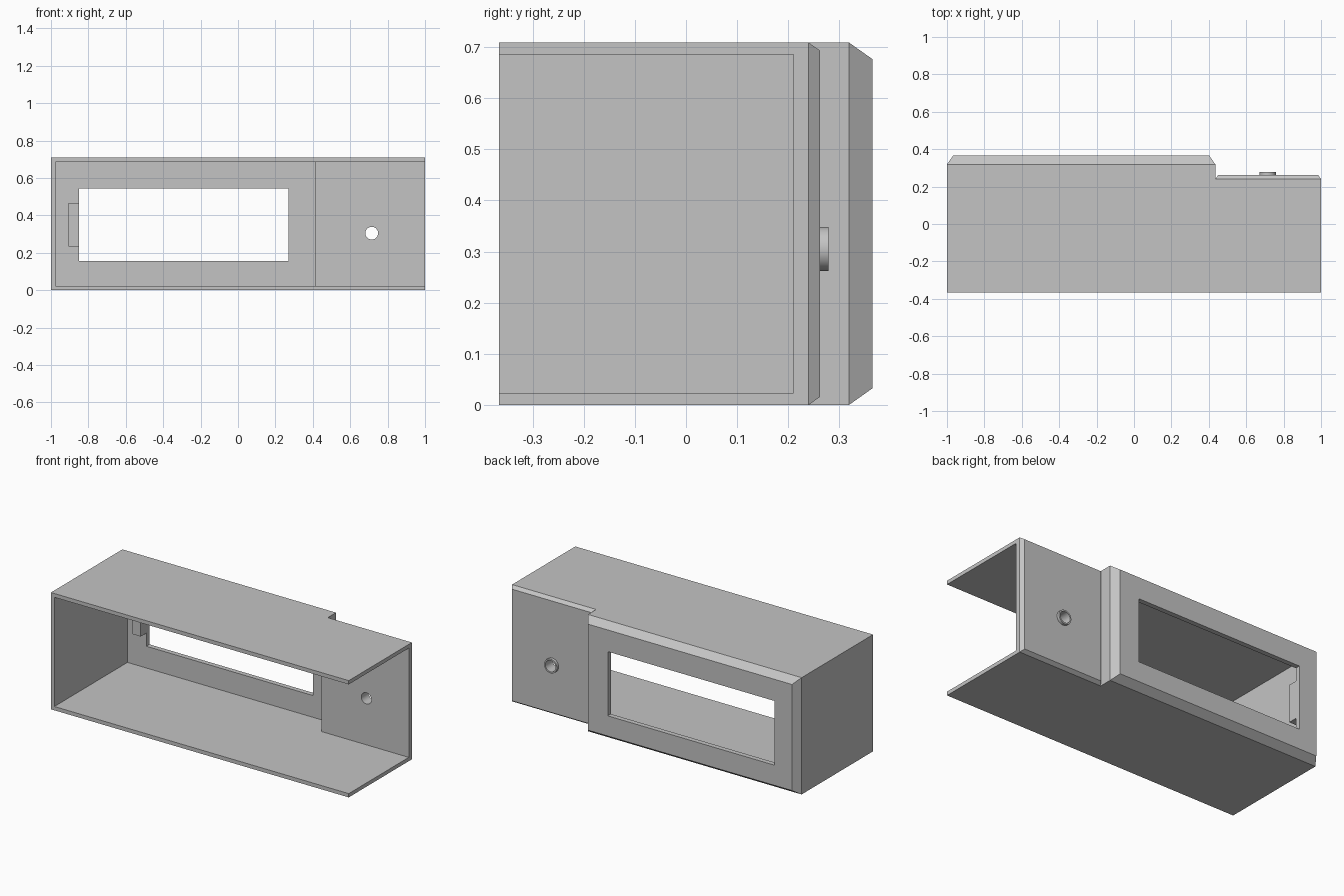
import bpy
import bmesh
import math

old = bpy.data.objects.get("Cube")
if old:
    bpy.data.objects.remove(old, do_unlink=True)

HEIGHT, FRONT, WALL = 0.709, -0.366, 0.023
STEP_X, BACK_MAIN, BACK_SIDE = 0.435, 0.319, 0.24

grey = bpy.data.materials.new("plain grey")
grey.use_nodes = True
grey.diffuse_color = (0.55, 0.55, 0.55, 1)
grey.node_tree.nodes["Principled BSDF"].inputs["Base Color"].default_value = (0.55, 0.55, 0.55, 1)


def finish(name, bm):
    bmesh.ops.recalc_face_normals(bm, faces=bm.faces)
    mesh = bpy.data.meshes.new(name)
    bm.to_mesh(mesh)
    bm.free()
    mesh.materials.append(grey)
    obj = bpy.data.objects.new(name, mesh)
    bpy.context.collection.objects.link(obj)
    return obj


def prism(plan, z0, z1):
    """Extrude a plan outline upwards."""
    bm = bmesh.new()
    base = bm.faces.new([bm.verts.new((x, y, z0)) for x, y in plan])
    up = bmesh.ops.extrude_face_region(bm, geom=[base])["geom"]
    bmesh.ops.translate(bm, vec=(0, 0, z1 - z0),
                        verts=[v for v in up if isinstance(v, bmesh.types.BMVert)])
    bmesh.ops.recalc_face_normals(bm, faces=bm.faces)
    return bm


def stepped_plan(left, right, front, step, side_back, main_back):
    return [(left, front), (right, front), (right, side_back),
            (step, side_back), (step, main_back), (left, main_back)]


def box(name, x0, x1, y0, y1, z0, z1):
    return finish(name, prism([(x0, y0), (x1, y0), (x1, y1), (x0, y1)], z0, z1))


def cylinder(name, radius, y0, y1, x=0.715, z=0.305):
    bpy.ops.mesh.primitive_cylinder_add(vertices=48, radius=radius, depth=y1 - y0,
                                        location=(x, (y0 + y1) / 2, z),
                                        rotation=(math.pi / 2, 0, 0))
    obj = bpy.context.object
    obj.name = name
    obj.data.materials.append(grey)
    return obj


def cut(obj, cutter):
    mod = obj.modifiers.new("cut", 'BOOLEAN')
    mod.operation, mod.solver, mod.object = 'DIFFERENCE', 'EXACT', cutter
    bpy.context.view_layer.objects.active = obj
    bpy.ops.object.modifier_apply(modifier=mod.name)


def smooth(obj):
    bpy.ops.object.select_all(action='DESELECT')
    obj.select_set(True)
    bpy.context.view_layer.objects.active = obj
    bpy.ops.object.shade_smooth_by_angle(angle=math.radians(30))


# Stepped housing with both rear panels chamfered all round
bm = prism(stepped_plan(-1, 1, FRONT, STEP_X, BACK_SIDE, BACK_MAIN), 0, HEIGHT)
for level, chamfer in ((BACK_MAIN, 0.046), (BACK_SIDE, 0.022)):
    rear = [f for f in bm.faces if f.normal.y > 0.9
            and abs(f.calc_center_median().y - level) < 0.001]
    bmesh.ops.inset_individual(bm, faces=rear, thickness=chamfer, depth=chamfer)
housing = finish("housing", bm)

# Raised collar around the round hole
collar = cylinder("hole_collar", 0.043, 0.262, 0.279)

# Cavity, open at the front and at the left end, then window and hole
cavity = finish("cavity_cutter", prism(
    stepped_plan(-1 + WALL, 1.2, -0.6, 0.415, 0.21, 0.335), WALL, HEIGHT - WALL))
window = box("window_cutter", -0.85, 0.27, 0.25, 0.5, 0.155, 0.545)
hole = cylinder("hole_cutter", 0.034, 0.1, 0.5)
for cutter in (cavity, window, hole):
    cut(housing, cutter)
cut(collar, hole)
for cutter in (cavity, window, hole):
    bpy.data.objects.remove(cutter, do_unlink=True)

# Small block behind the window's edge
box("window_block", -0.905, -0.85, 0.28, 0.335, 0.235, 0.465)

smooth(housing)
smooth(collar)
